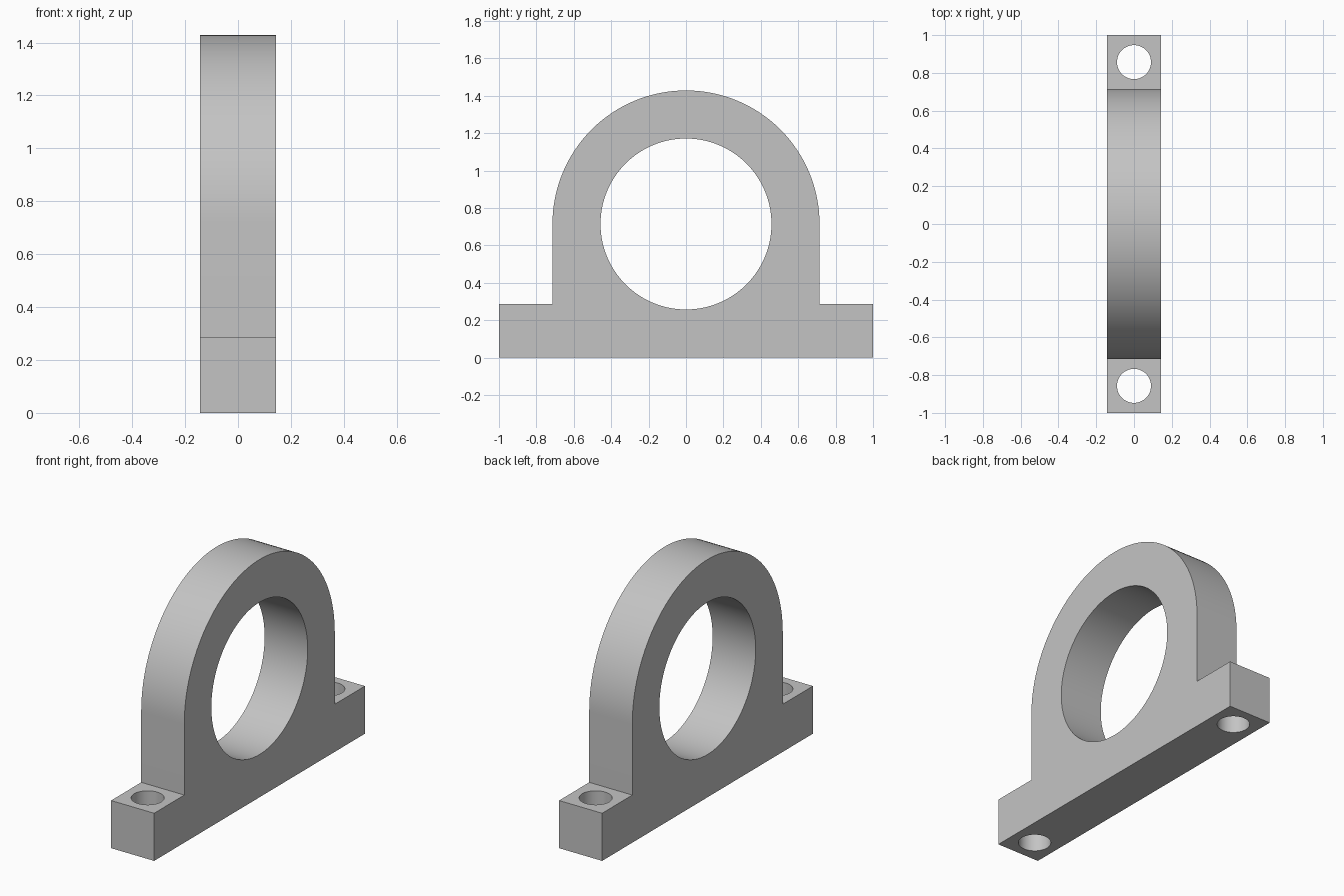
import bpy, bmesh
from math import sin, cos, pi, radians
from mathutils import Matrix

if "Cube" in bpy.data.objects:
    bpy.data.objects.remove(bpy.data.objects["Cube"], do_unlink=True)

HALF_X = 0.143       # half thickness
ARCH_R = 0.714       # outer arch radius
BORE_R = 0.457       # central bore radius
AXIS_Z = 0.714       # height of the bore axis
FOOT_Z = 0.286       # top of the feet
BOLT_R = 0.09
BOLT_Y = 0.857
ARC_STEPS = 64

grey = bpy.data.materials.new("plain grey")
grey.use_nodes = True
grey.diffuse_color = (0.55, 0.55, 0.55, 1)
grey.node_tree.nodes["Principled BSDF"].inputs["Base Color"].default_value = (0.55, 0.55, 0.55, 1)


def make_object(name, bm):
    bmesh.ops.recalc_face_normals(bm, faces=bm.faces)
    mesh = bpy.data.meshes.new(name)
    bm.to_mesh(mesh)
    bm.free()
    mesh.materials.append(grey)
    obj = bpy.data.objects.new(name, mesh)
    bpy.context.collection.objects.link(obj)
    return obj


def cylinder_cutter(name, radius, depth, matrix, sides):
    bm = bmesh.new()
    bmesh.ops.create_cone(bm, cap_ends=True, segments=sides, radius1=radius,
                          radius2=radius, depth=depth, matrix=matrix)
    obj = make_object(name, bm)
    obj.hide_render = True
    return obj


# Body: feet and arch as one side profile, extruded across x
arch = [(ARCH_R * cos(pi * i / ARC_STEPS), AXIS_Z + ARCH_R * sin(pi * i / ARC_STEPS))
        for i in range(ARC_STEPS + 1)]
profile = ([(-1, 0), (1, 0), (1, FOOT_Z), (ARCH_R, FOOT_Z)] + arch
           + [(-ARCH_R, FOOT_Z), (-1, FOOT_Z)])
bm = bmesh.new()
side = bm.faces.new([bm.verts.new((-HALF_X, y, z)) for y, z in profile])
extruded = bmesh.ops.extrude_face_region(bm, geom=[side], use_keep_orig=True)["geom"]
bmesh.ops.translate(bm, vec=(2 * HALF_X, 0, 0),
                    verts=[v for v in extruded if isinstance(v, bmesh.types.BMVert)])
body = make_object("bearing_bracket", bm)

# Bore through the arch and a vertical bolt hole in each foot
cutters = [cylinder_cutter("bore_cutter", BORE_R, 1,
                           Matrix.Translation((0, 0, AXIS_Z)) @ Matrix.Rotation(pi / 2, 4, "Y"), 128)]
for label, sign in (("front", -1), ("back", 1)):
    cutters.append(cylinder_cutter(label + "_bolt_cutter", BOLT_R, 1,
                                   Matrix.Translation((0, sign * BOLT_Y, FOOT_Z / 2)), 64))

bpy.ops.object.select_all(action="DESELECT")
bpy.context.view_layer.objects.active = body
body.select_set(True)
for cutter in cutters:
    cut = body.modifiers.new(cutter.name, "BOOLEAN")
    cut.operation = "DIFFERENCE"
    cut.solver = "EXACT"
    cut.object = cutter
    bpy.ops.object.modifier_apply(modifier=cut.name)
    bpy.data.objects.remove(cutter, do_unlink=True)

bpy.ops.object.shade_smooth_by_angle(angle=radians(30))
